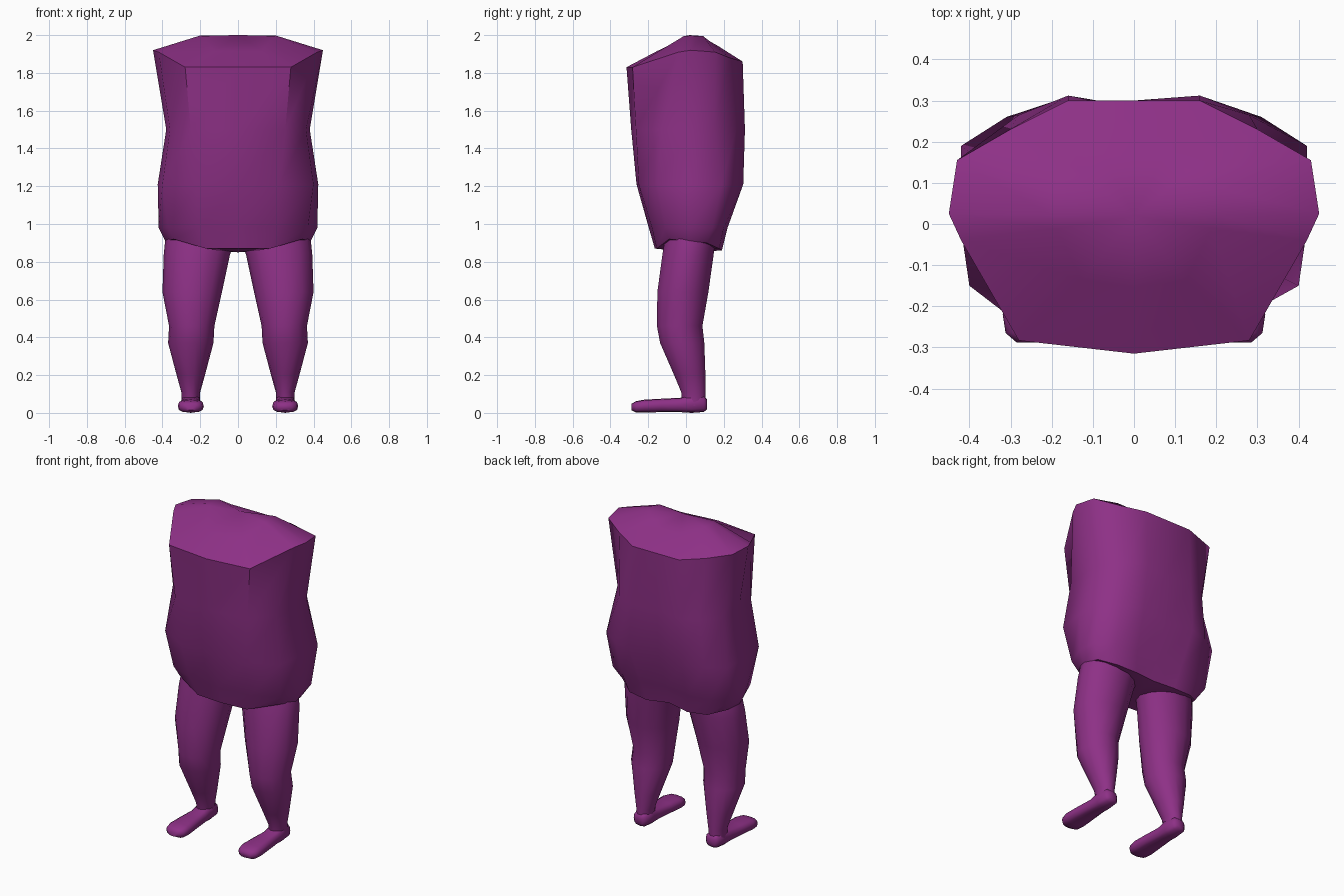
import bpy, bmesh, math

if "Cube" in bpy.data.objects:
    bpy.data.objects.remove(bpy.data.objects["Cube"])

purple = bpy.data.materials.new("purple")
purple.diffuse_color = (0.27, 0.03, 0.24, 1.0)
purple.use_nodes = True
purple.node_tree.nodes["Principled BSDF"].inputs["Base Color"].default_value = purple.diffuse_color


def loft(name, rings, mirror=False, angle=40):
    """Skin closed rings of equal size; a one-point ring closes an end to a tip."""
    bm = bmesh.new()
    vr = [[bm.verts.new(p) for p in r] for r in rings]
    for a, b in zip(vr, vr[1:]):
        n = max(len(a), len(b))
        for i in range(n):
            j = (i + 1) % n
            if len(a) == 1:
                bm.faces.new((a[0], b[i], b[j]))
            elif len(b) == 1:
                bm.faces.new((a[i], a[j], b[0]))
            else:
                bm.faces.new((a[i], a[j], b[j], b[i]))
    for end in (vr[0], vr[-1]):
        if len(end) > 2:
            bm.faces.new(end)
    bmesh.ops.recalc_face_normals(bm, faces=bm.faces[:])
    me = bpy.data.meshes.new(name)
    bm.to_mesh(me)
    bm.free()
    me.materials.append(purple)
    ob = bpy.data.objects.new(name, me)
    bpy.context.collection.objects.link(ob)
    bpy.ops.object.select_all(action='DESELECT')
    ob.select_set(True)
    bpy.context.view_layer.objects.active = ob
    bpy.ops.object.shade_smooth_by_angle(angle=math.radians(angle))
    if mirror:
        ob.modifiers.new("other side", 'MIRROR')
    return ob


def full(half):
    """Complete a front-to-back half outline across x = 0."""
    return half + [(-x, y, z) for x, y, z in half[-2:0:-1]]


def level(z, pts):
    return [(x, y, z) for x, y in pts]


# Torso: half outlines from front centre round the side to back centre
hip = [(0, -.165, .87), (.17, -.155, .87), (.34, -.09, .92), (.385, .02, .91),
       (.36, .11, .90), (.27, .175, .87), (.14, .19, .86), (0, .165, .87)]
seat = level(.98, [(0, -.197), (.21, -.18), (.37, -.11), (.42, .02),
                   (.41, .14), (.30, .20), (.16, .22), (0, .195)])
belly = level(1.21, [(0, -.262), (.22, -.25), (.40, -.15), (.425, .02),
                     (.42, .19), (.31, .26), (.18, .303), (0, .27)])
waist = level(1.5, [(0, -.29), (.25, -.265), (.36, -.13), (.38, .02),
                    (.37, .15), (.28, .265), (.16, .312), (0, .285)])
rim = [(0, -.315, 1.83), (.28, -.283, 1.83), (.42, -.04, 1.91), (.45, .025, 1.92),
       (.43, .155, 1.91), (.30, .23, 1.88), (.16, .30, 1.86), (0, .30, 1.86)]
# Gently domed top
dome = [(x * .45, .02 + (y - .02) * .52, min(1.997, z + .085)) for x, y, z in rim]
loft("torso", [[(0, .02, .85)]] + [full(r) for r in (hip, seat, belly, waist, rim, dome)]
     + [[(0, .02, 2.0)]], angle=50)

# Legs: z, inner x, outer x, front y, back y
leg = [(.04, .205, .30, -.02, .105), (.11, .20, .30, -.027, .105),
       (.20, .175, .325, -.065, .105), (.37, .13, .37, -.14, .10),
       (.46, .125, .365, -.157, .09), (.64, .085, .40, -.155, .122),
       (.84, .042, .393, -.128, .15), (.92, .01, .385, -.115, .16),
       (1.0, .02, .36, -.10, .15)]


def oval(z, x0, x1, y0, y1, n=14):
    return [((x0 + x1) / 2 + (x1 - x0) / 2 * math.cos(2 * math.pi * i / n),
             (y0 + y1) / 2 + (y1 - y0) / 2 * math.sin(2 * math.pi * i / n), z)
            for i in range(n)]


loft("leg", [oval(*r) for r in leg], mirror=True, angle=60)

# Feet: y, half width, bottom z, top z, swept from heel to toe
foot = [(.112, .028, .02, .07), (.095, .046, .005, .09), (.03, .052, 0, .10),
        (-.03, .052, .004, .08), (-.13, .062, .004, .075), (-.22, .069, .002, .070),
        (-.265, .062, .002, .062), (-.288, .035, .014, .048)]


def slice_y(y, w, z0, z1, n=12):
    ring = []
    for i in range(n):
        c, s = math.cos(2 * math.pi * i / n), math.sin(2 * math.pi * i / n)
        sq = lambda v: math.copysign(abs(v) ** .7, v)  # slightly squared oval
        ring.append((.25 + w * sq(c), y, (z0 + z1) / 2 + (z1 - z0) / 2 * sq(s)))
    return ring


loft("foot", [slice_y(*r) for r in foot], mirror=True, angle=60)
